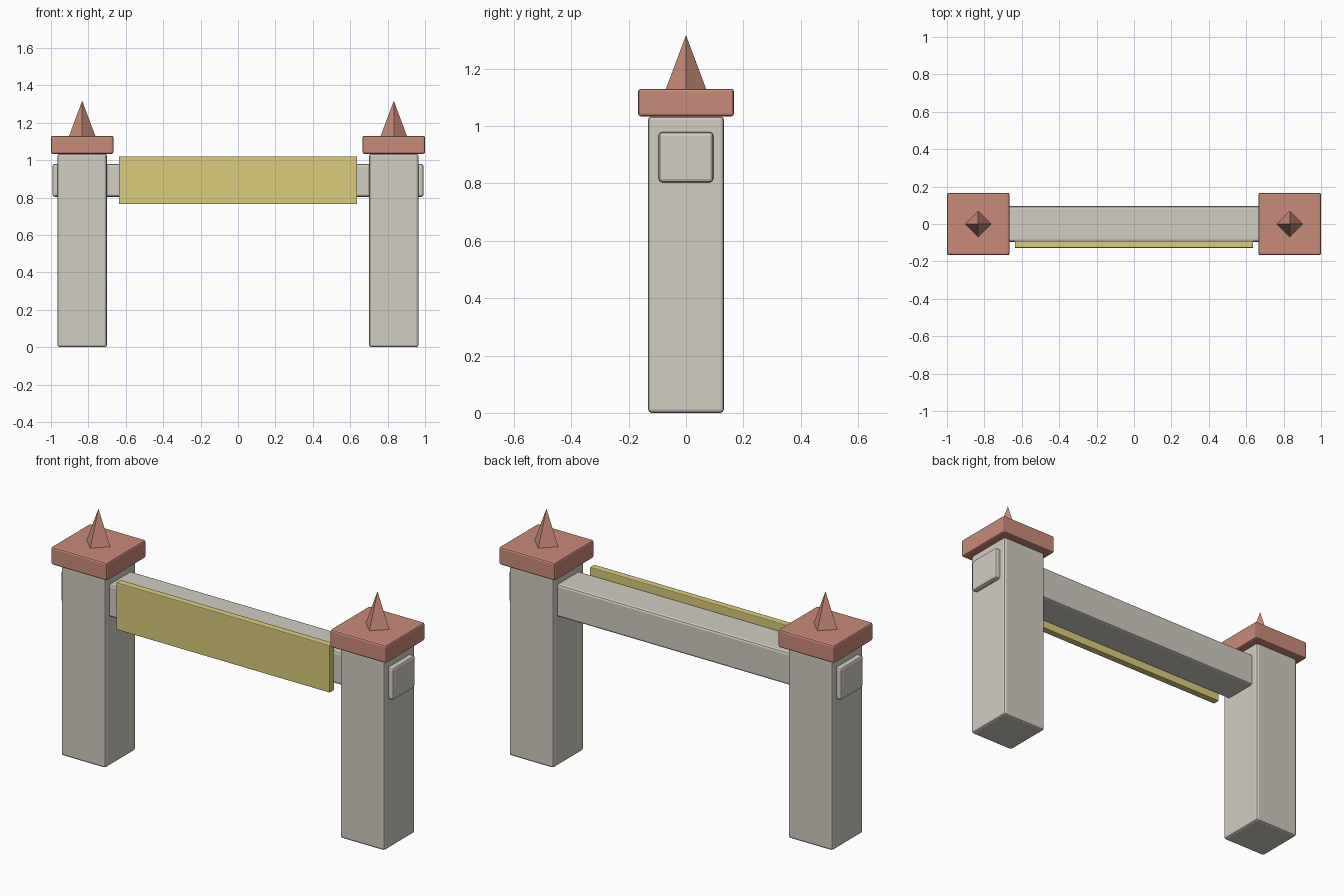
import bpy
import math

if "Cube" in bpy.data.objects:
    bpy.data.objects.remove(bpy.data.objects["Cube"])


def material(name, color):
    m = bpy.data.materials.new(name)
    m.diffuse_color = color
    m.use_nodes = True
    m.node_tree.nodes["Principled BSDF"].inputs["Base Color"].default_value = m.diffuse_color
    return m


stone = material("pale_stone", (0.64, 0.61, 0.54, 1))
clay = material("clay_red", (0.58, 0.26, 0.19, 1))
ochre = material("ochre_board", (0.71, 0.60, 0.20, 1))


def finish(ob, name, mat):
    ob.name = name
    ob.data.materials.append(mat)
    return ob


def box(name, lo, hi, mat, bevel, segments=2):
    """Bevelled block spanning two opposite corners."""
    centre = [(a + b) / 2 for a, b in zip(lo, hi)]
    bpy.ops.mesh.primitive_cube_add(size=1, location=centre)
    ob = bpy.context.object
    ob.scale = [b - a for a, b in zip(lo, hi)]
    bpy.ops.object.transform_apply(location=False, rotation=False, scale=True)
    mod = ob.modifiers.new("bevel", 'BEVEL')
    mod.width = bevel
    mod.segments = segments
    return finish(ob, name, mat)


# Two gate posts, each with a cap slab and a four-sided spike
for side, x in (("left", -0.833), ("right", 0.833)):
    box(side + "_post", (x - 0.132, -0.132, 0.0), (x + 0.132, 0.132, 1.034), stone, 0.012)
    box(side + "_cap", (x - 0.167, -0.167, 1.034), (x + 0.167, 0.167, 1.13), clay, 0.009)
    bpy.ops.mesh.primitive_cone_add(vertices=4, radius1=0.07, radius2=0, depth=0.187,
                                    location=(x, 0, 1.13 + 0.0935))
    finish(bpy.context.object, side + "_spike", clay)

# Crossbeam passing through both posts
box("crossbeam", (-0.992, -0.095, 0.804), (0.992, 0.095, 0.979), stone, 0.012)

# Flat board on the front of the beam
box("front_board", (-0.637, -0.128, 0.765), (0.637, -0.09, 1.02), ochre, 0.004)
